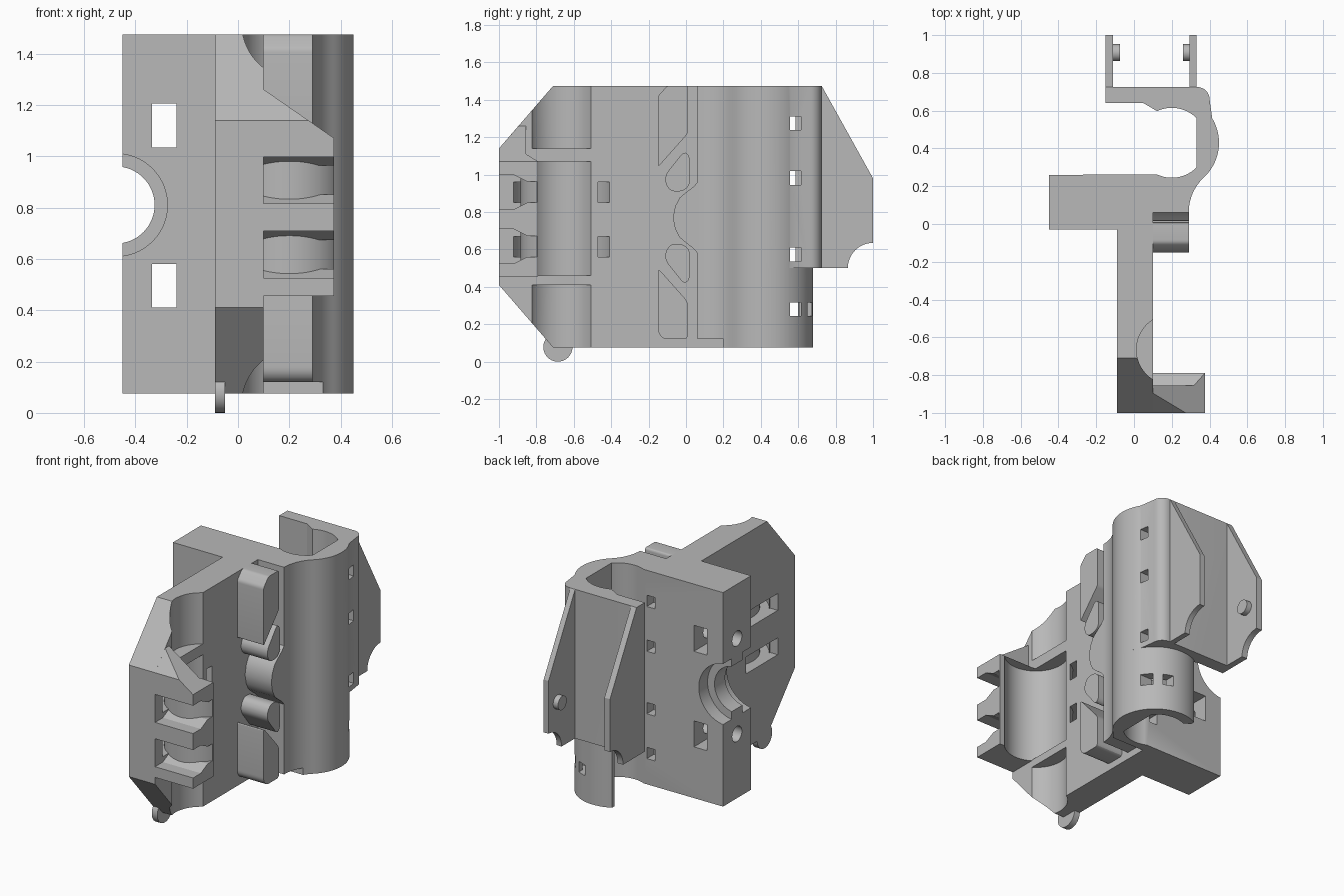
import bpy, bmesh
from math import radians, cos, sin

if "Cube" in bpy.data.objects:
    bpy.data.objects.remove(bpy.data.objects["Cube"])

grey = bpy.data.materials.new("light_grey")
grey.use_nodes = True
grey.diffuse_color = (0.48, 0.48, 0.48, 1)
grey.node_tree.nodes["Principled BSDF"].inputs["Base Color"].default_value = (0.48, 0.48, 0.48, 1)


def arc(cx, cy, r, a0, a1, n=16):
    angles = [radians(a0 + (a1 - a0) * i / n) for i in range(n + 1)]
    return [(cx + r * cos(a), cy + r * sin(a)) for a in angles]


def circle(cx, cy, r, n=64):
    return arc(cx, cy, r, 0, 360, n)[:-1]


def rect(u0, u1, v0, v1):
    return [(u0, v0), (u1, v0), (u1, v1), (u0, v1)]


def rounded(pts, r, n=4):
    # replace each corner with a short curve
    out = []
    for i, (x, y) in enumerate(pts):
        ends = []
        for qx, qy in (pts[i - 1], pts[(i + 1) % len(pts)]):
            d = ((qx - x) ** 2 + (qy - y) ** 2) ** 0.5
            k = min(r / d, 0.45)
            ends.append((x + (qx - x) * k, y + (qy - y) * k))
        (ax, ay), (bx, by) = ends
        for j in range(n + 1):
            t = j / n
            s = 1 - t
            out.append((s * s * ax + 2 * s * t * x + t * t * bx,
                        s * s * ay + 2 * s * t * y + t * t * by))
    return out


def prism(name, pts, axis, a, b):
    # extrude a 2D outline along an axis from a to b
    place = {"x": lambda u, v: (a, u, v), "y": lambda u, v: (u, a, v), "z": lambda u, v: (u, v, a)}[axis]
    bm = bmesh.new()
    face = bm.faces.new([bm.verts.new(place(u, v)) for u, v in pts])
    ext = bmesh.ops.extrude_face_region(bm, geom=[face])
    i = "xyz".index(axis)
    for v in ext["geom"]:
        if isinstance(v, bmesh.types.BMVert):
            v.co[i] = b
    bmesh.ops.recalc_face_normals(bm, faces=bm.faces)
    mesh = bpy.data.meshes.new(name)
    bm.to_mesh(mesh)
    bm.free()
    mesh.materials.append(grey)
    ob = bpy.data.objects.new(name, mesh)
    bpy.context.collection.objects.link(ob)
    return ob


def cut(ob, cutters, operation="DIFFERENCE"):
    for c in cutters:
        mod = ob.modifiers.new("cut", "BOOLEAN")
        mod.operation = operation
        mod.solver = "EXACT"
        mod.object = c
    bpy.context.view_layer.update()
    ob.data = bpy.data.meshes.new_from_object(ob.evaluated_get(bpy.context.evaluated_depsgraph_get()))
    ob.modifiers.clear()
    for c in cutters:
        bpy.data.objects.remove(c)
    return ob


def flip(pts, mid):
    return [(u, 2 * mid - v) for u, v in pts]


BOTTOM, TOP = 0.075, 1.475
FX, FY, FR = 0.2, -0.665, 0.187       # front bearing
BX, BY, BR = 0.2, 0.43, 0.185         # back bearing
tie_levels = (0.56, 0.85)

# Upright plate with chamfered front corners and three bearing pockets
plate = prism("mount_plate", [(-1, 0.41), (-0.71, BOTTOM), (-0.03, BOTTOM), (-0.03, TOP),
                              (-0.71, TOP), (-1, 1.14)], "x", -0.09, 0.1)
cutters = [prism("pocket", circle(FX, FY, FR), "z", z0, z1)
           for z0, z1 in ((0, 0.41), (0.46, 1.07), (1.14, 1.6))]
for z in tie_levels:
    ring = prism("tie_ring", circle(FX, FY, 0.275), "z", z, z + 0.11)
    cutters.append(cut(ring, [prism("core", circle(FX, FY, 0.22), "z", 0, 2)]))
    cutters.append(prism("tie_slot", rect(-0.82, -0.49, z, z + 0.11), "x", -0.2, -0.035))
cut(plate, cutters)

# Front bearing clamp with tie grooves and sloped gusset
clamp = prism("front_clamp", [(-1, 0.455), (-0.79, 0.455), (-0.79, 1.07), (-0.855, 1.11),
                              (-0.855, 1.307), (-1, 1.14)], "x", 0.1, 0.375)
cutters = [prism("pocket", circle(FX, FY, FR), "z", 0.3, 1.07),
           prism("slope", [(0.375, 1.07), (0.05, 1.295), (0.05, 1.6), (0.5, 1.6), (0.5, 0.983)], "y", -1.2, -0.5)]
for z in tie_levels:
    half = [(-1.1, -0.035), (-0.92, -0.035), (-0.85, 0), (-0.6, 0)]
    outline = [(y, z + h) for y, h in half] + [(y, z + 0.113 - h) for y, h in reversed(half)]
    groove = prism("groove", outline, "x", 0.05, 0.5)
    cutters.append(cut(groove, [prism("core", circle(FX, FY, 0.22), "z", 0, 2)]))
cut(clamp, cutters)

# Small rounded foot under the plate
prism("foot", circle(-0.685, 0.078, 0.078, 32), "x", -0.09, -0.05)

# Rear block and back bearing sleeve as one outline
outline = [(-0.45, -0.03), (0.1, -0.03), (0.1, 0.062)]
outline += arc(0.543, 0.062, 0.253, 180, 133)
outline += arc(BX, BY, 0.25, -46, 31, 24)
outline += arc(0.335, 0.66, 0.065, 0, 90, 8)
outline += [(-0.15, 0.725), (-0.15, 0.64), (0.05, 0.64)]
outline += arc(BX, BY, BR, 115, 45, 16) + arc(BX, BY, BR, -45, -115, 16) + [(-0.45, 0.26)]
body = prism("block_and_sleeve", outline, "z", BOTTOM, TOP)
corner = prism("lower_back", rect(-0.4, 0.7, BY, 1), "z", -0.1, 0.5)
cut(corner, [prism("sleeve_core", circle(BX, BY, 0.25), "z", -1, 1)])
cutters = [corner,
           prism("sleeve_end", rect(-0.4, 0.08, 0.5, 1), "z", -0.1, 0.5),
           prism("belt_gap", rect(0.1, 0.35, -0.1, 0.2), "z", 0, 0.12)]
# Stepped half-round opening
for y0, y1, r in ((-0.1, 0.06, 0.2), (0.03, 0.2, 0.15), (0.17, 0.4, 0.2)):
    cutters.append(prism("opening", circle(-0.475, 0.81, r), "y", y0, y1))
# Nut slots and screw holes
for z in (0.495, 1.12):
    cutters.append(prism("nut_slot", rect(-0.335, -0.24, z - 0.085, z + 0.085), "y", -0.2, 0.4))
    cutters.append(prism("screw_hole", circle(0.115, z, 0.05, 32), "x", -0.6, -0.18))
# Tie holes around the sleeve
for z in (0.28, 0.573, 0.982, 1.275):
    cutters.append(prism("tie_hole", rect(0.555, 0.615, z - 0.037, z + 0.037), "x", 0.3, 0.6))
    cutters.append(prism("tie_exit", rect(0.04, 0.1, z - 0.037, z + 0.037), "y", 0.19, 0.4))
cutters.append(prism("rear_tie_hole", rect(0.26, 0.32, 0.245, 0.315), "y", 0.55, 0.8))
cut(body, cutters)

# Belt guide: round bulge, teardrop pegs and corner pads
half = [(0.09, 0.55), (0.065, 0.575), (0.04, 0.605), (0, 0.635), (-0.035, 0.665), (-0.058, 0.71), (-0.07, 0.77)]
prism("belt_bulge", half + flip(half[-2::-1], 0.77), "x", 0.1, 0.29)
drop = rounded([(-0.11, 1.0), (-0.01, 1.125), (0.02, 1.1), (0.02, 0.94), (-0.02, 0.91),
                (-0.08, 0.91), (-0.11, 0.95)], 0.03)
pad = rounded([(-0.15, 0.5), (0.01, 0.32), (0.01, 0.12), (-0.12, 0.12), (-0.15, 0.155)], 0.025)
top_pad = rounded([(-0.15, 1.04), (0.01, 1.22), (0.01, TOP), (-0.1, TOP), (-0.15, 1.42)], 0.015)
for name, pts in (("upper_peg", drop), ("lower_peg", flip(drop, 0.77)),
                  ("lower_pad", pad), ("upper_pad", top_pad)):
    prism(name, pts, "x", 0.1, 0.29)

# Rear ears with a notched lower corner, each with an inward pin
ear = [(0.72, 0.5)] + arc(1, 0.5, 0.135, 180, 90, 12) + [(1, 0.98), (0.725, TOP), (0.72, TOP)]
for side, x0, x1, p0, p1 in (("right", -0.15, -0.11, -0.11, -0.075), ("left", 0.295, 0.33, 0.26, 0.295)):
    prism(side + "_ear", ear, "x", x0, x1)
    prism(side + "_ear_pin", circle(0.907, 0.81, 0.045, 32), "x", p0, p1)

# Smooth the curved walls, keep hard edges
for ob in bpy.context.scene.objects:
    if ob.type == "MESH":
        bpy.ops.object.select_all(action="DESELECT")
        ob.select_set(True)
        bpy.context.view_layer.objects.active = ob
        bpy.ops.object.shade_smooth_by_angle(angle=radians(25))
